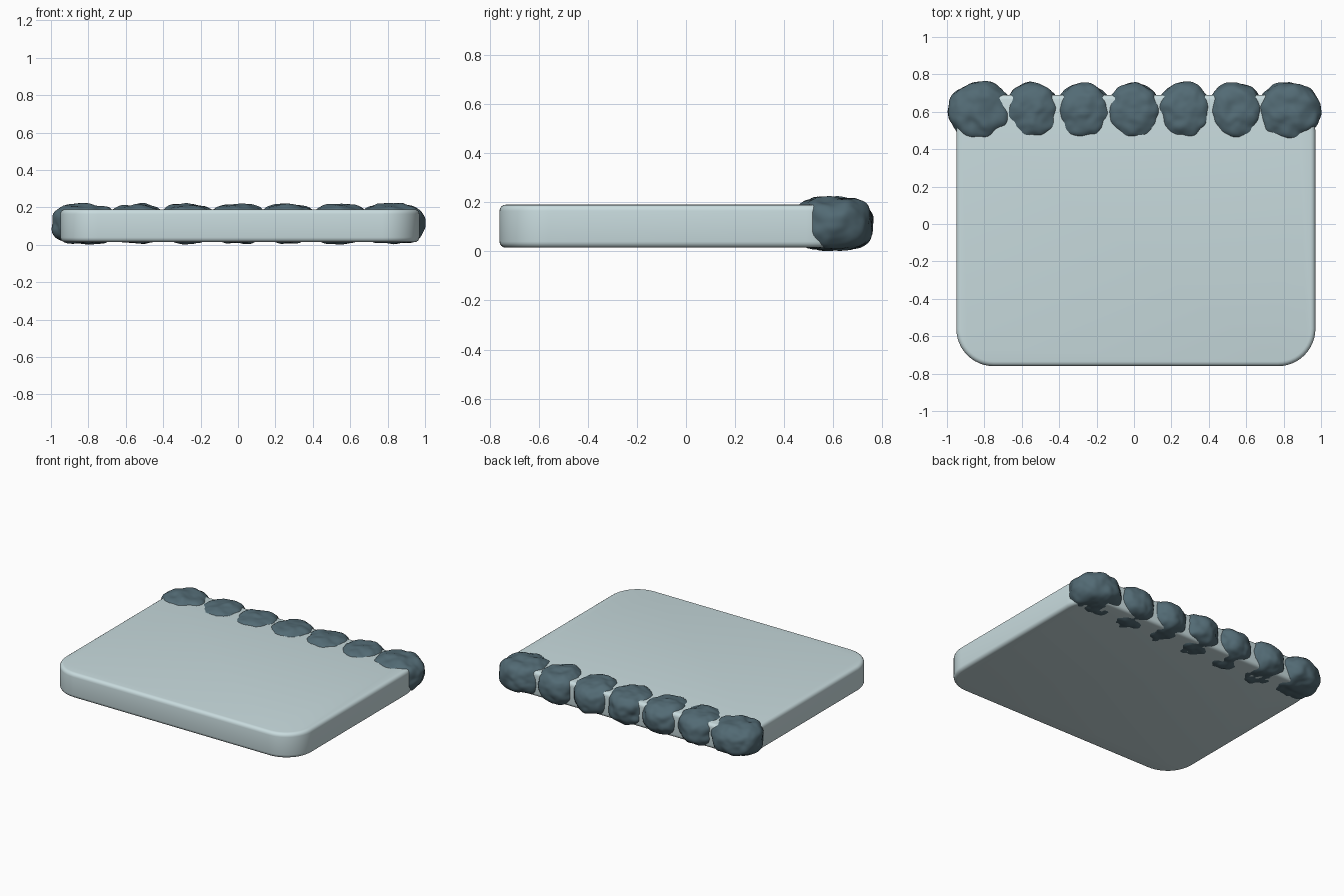
import bpy, bmesh, math, random
from mathutils import Vector, noise

if "Cube" in bpy.data.objects:
    bpy.data.objects.remove(bpy.data.objects["Cube"])

random.seed(4)


def material(name, color):
    m = bpy.data.materials.new(name)
    m.diffuse_color = color
    m.use_nodes = True
    m.node_tree.nodes["Principled BSDF"].inputs["Base Color"].default_value = m.diffuse_color
    return m


def finish(name, bm, mat):
    me = bpy.data.meshes.new(name)
    bm.to_mesh(me)
    bm.free()
    ob = bpy.data.objects.new(name, me)
    bpy.context.collection.objects.link(ob)
    me.materials.append(mat)
    return ob


def smooth(ob, angle):
    bpy.ops.object.select_all(action='DESELECT')
    ob.select_set(True)
    bpy.context.view_layer.objects.active = ob
    bpy.ops.object.shade_smooth_by_angle(angle=math.radians(angle))


pale = material("pale_ice", (0.58, 0.71, 0.73, 1))
dark = material("dark_stone", (0.085, 0.145, 0.175, 1))

# Slab: rounded rectangle, extruded, with softened rims
x0, x1, y0, y1, z0, z1, r = -0.95, 0.97, -0.76, 0.69, 0.015, 0.19, 0.2
bm = bmesh.new()
ring = []
corners = [(x1 - r, y1 - r), (x0 + r, y1 - r), (x0 + r, y0 + r), (x1 - r, y0 + r)]
for k, (cx, cy) in enumerate(corners):
    for i in range(13):
        a = math.pi / 2 * (k + i / 12)
        ring.append(bm.verts.new((cx + r * math.cos(a), cy + r * math.sin(a), z0)))
base = bm.faces.new(ring)
top = bmesh.ops.extrude_face_region(bm, geom=[base])
bmesh.ops.translate(bm, vec=(0, 0, z1 - z0),
                    verts=[g for g in top["geom"] if isinstance(g, bmesh.types.BMVert)])
bmesh.ops.recalc_face_normals(bm, faces=bm.faces)
rim = [e for e in bm.edges if abs(e.verts[0].co.z - e.verts[1].co.z) < 1e-5]
bmesh.ops.bevel(bm, geom=rim, offset=0.025, segments=4, profile=0.5, affect='EDGES')
smooth(finish("slab", bm, pale), 40)


# Stones: squarish flattened lumps with a bumpy surface
def stone(name, center, size):
    bm = bmesh.new()
    bmesh.ops.create_icosphere(bm, subdivisions=5, radius=1)
    shift = Vector([random.uniform(-50, 50) for _ in range(3)])
    for v in bm.verts:
        d = v.co.normalized()
        plan = math.hypot(d.x, d.y)
        p = d / (plan ** 3 + abs(d.z) ** 3) ** (1 / 3)
        p = Vector((p.x * size[0], p.y * size[1], p.z * size[2]))
        bump = noise.noise(p * 13 + shift) * 0.014 + noise.noise(p * 28 + shift) * 0.004
        n = Vector((p.x / size[0] ** 2, p.y / size[1] ** 2, p.z / size[2] ** 2)).normalized()
        v.co = p + n * bump + Vector(center)
    smooth(finish(name, bm, dark), 60)


# Row of stones along the back edge, larger at both ends
for i, x in enumerate([-0.825, -0.545, -0.27, 0.0, 0.27, 0.54, 0.825]):
    end = i in (0, 6)
    stone(f"stone_{i + 1}", (x, 0.6, 0.113),
          (0.17 if end else 0.148, 0.16 if end else 0.153, 0.104))
